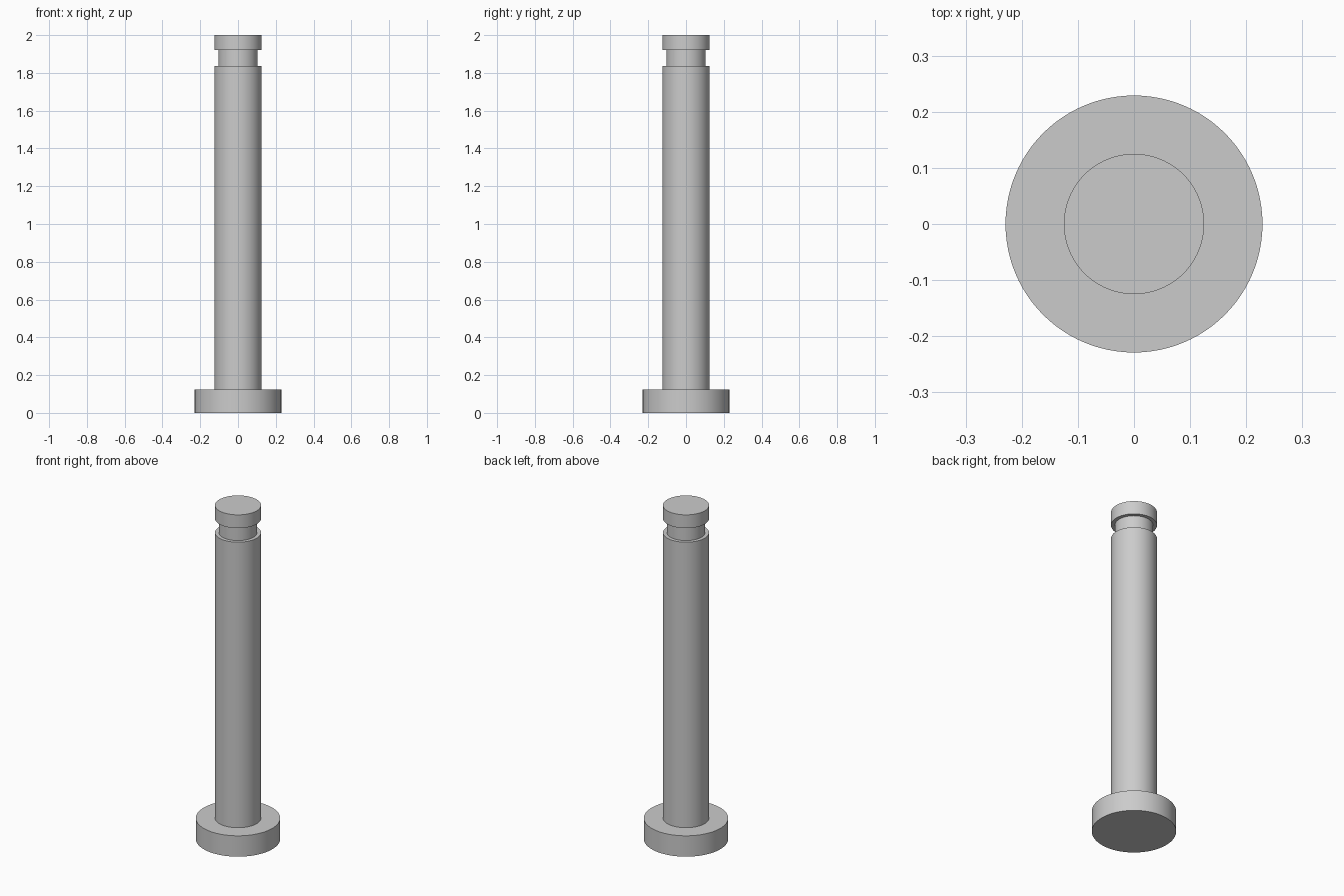
import bpy
import bmesh
from math import radians, tau
from mathutils import Vector

cube = bpy.data.objects.get("Cube")
if cube:
    bpy.data.objects.remove(cube, do_unlink=True)

# Plain steel
steel = bpy.data.materials.new("grey_steel")
steel.use_nodes = True
colour = (0.6, 0.6, 0.6, 1.0)
steel.diffuse_color = colour
steel.node_tree.nodes["Principled BSDF"].inputs["Base Color"].default_value = colour

# Main dimensions
HEAD_R, SHAFT_R, NECK_R = 0.229, 0.125, 0.104
HEAD_TOP, GROOVE_LOW, GROOVE_HIGH, TOP = 0.125, 1.836, 1.92, 2.0
SEGMENTS = 96


def lathe(name, profile):
    """Revolve a radius/height profile around z into a closed solid."""
    bm = bmesh.new()
    verts = [bm.verts.new(Vector((r, 0, z))) for r, z in profile]
    edges = [bm.edges.new(pair) for pair in zip(verts, verts[1:])]
    bmesh.ops.spin(bm, geom=verts + edges, cent=(0, 0, 0), axis=(0, 0, 1),
                   angle=tau, steps=SEGMENTS, use_merge=True)
    bmesh.ops.remove_doubles(bm, verts=bm.verts, dist=1e-5)
    # Flat end caps
    bmesh.ops.holes_fill(bm, edges=[e for e in bm.edges if e.is_boundary], sides=0)
    bmesh.ops.recalc_face_normals(bm, faces=bm.faces)
    mesh = bpy.data.meshes.new(name)
    bm.to_mesh(mesh)
    bm.free()
    mesh.materials.append(steel)
    obj = bpy.data.objects.new(name, mesh)
    bpy.context.collection.objects.link(obj)
    return obj


# Headed pin with a retaining groove near its tip
pin = lathe("grooved_pin", [
    (HEAD_R, 0), (HEAD_R, HEAD_TOP),
    (SHAFT_R, HEAD_TOP), (SHAFT_R, GROOVE_LOW),
    (NECK_R, GROOVE_LOW), (NECK_R, GROOVE_HIGH),
    (SHAFT_R, GROOVE_HIGH), (SHAFT_R, TOP),
])

# Smooth round walls, sharp rims
bpy.ops.object.select_all(action="DESELECT")
pin.select_set(True)
bpy.context.view_layer.objects.active = pin
bpy.ops.object.shade_smooth_by_angle(angle=radians(30))
